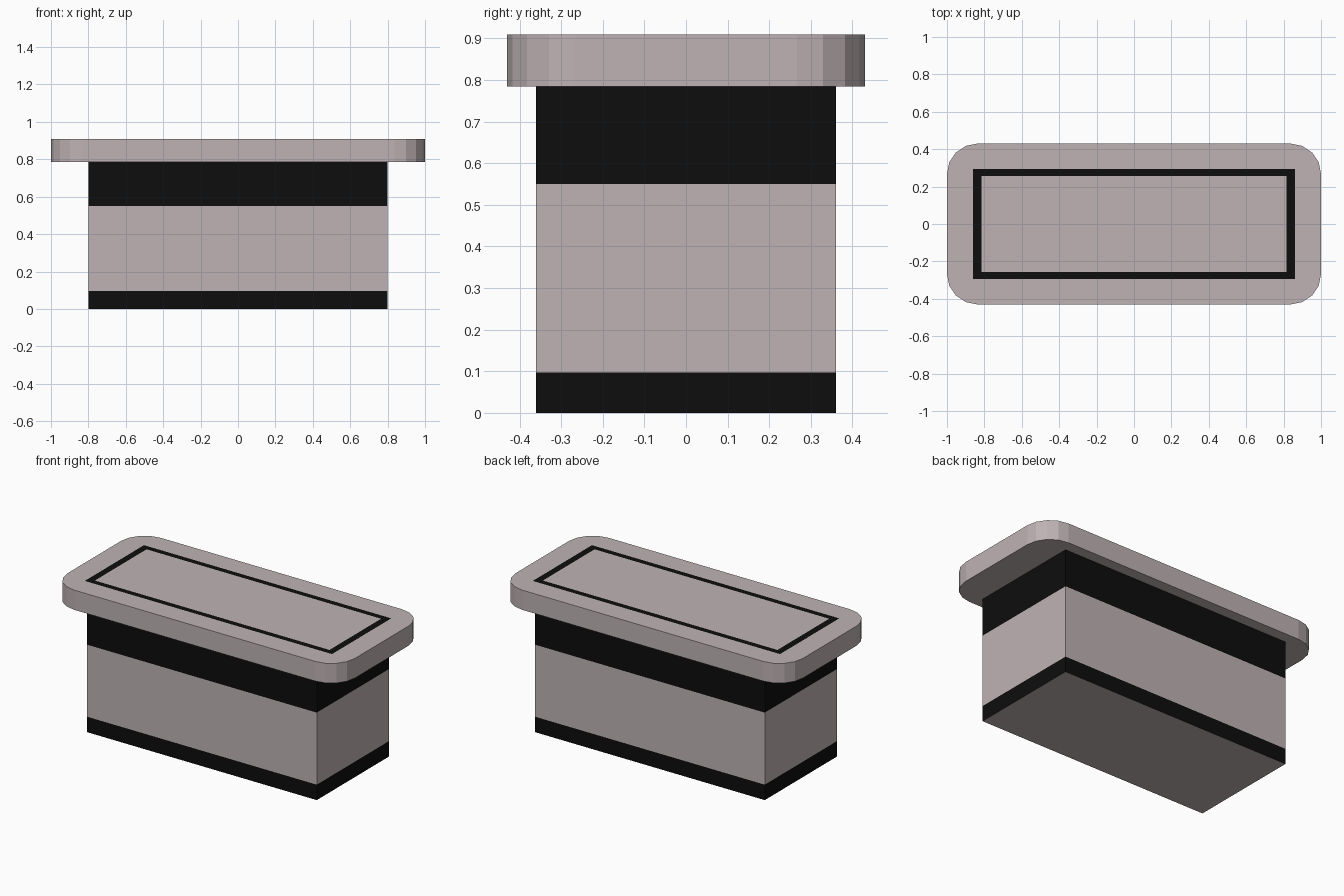
import bpy, bmesh
from math import sin, cos, pi

if "Cube" in bpy.data.objects:
    bpy.data.objects.remove(bpy.data.objects["Cube"])


def material(name, rgb):
    mat = bpy.data.materials.new(name)
    mat.diffuse_color = (*rgb, 1)
    mat.use_nodes = True
    mat.node_tree.nodes["Principled BSDF"].inputs["Base Color"].default_value = mat.diffuse_color
    return mat


STONE = material("pale_stone", (0.52, 0.45, 0.455))
BLACK = material("black_trim", (0.004, 0.004, 0.004))


def outline(hx, hy, r, z, segs=4):
    """Rectangle with rounded corners (r = 0 gives sharp ones)."""
    pts = []
    for q, (sx, sy) in enumerate([(1, 1), (-1, 1), (-1, -1), (1, -1)]):
        for i in range(segs + 1):
            a = (q + i / segs) * pi / 2
            pts.append((sx * (hx - r) + r * cos(a), sy * (hy - r) + r * sin(a), z))
    return pts


def loft(name, outlines, bands):
    """Skin successive outlines; bands holds the material index of each strip."""
    bm = bmesh.new()
    loops = [[bm.verts.new(p) for p in o] for o in outlines]
    n = len(loops[0])
    bm.faces.new(loops[0][::-1])
    bm.faces.new(loops[-1])
    for lo, hi, idx in zip(loops, loops[1:], bands):
        for i in range(n):
            j = (i + 1) % n
            bm.faces.new((lo[i], lo[j], hi[j], hi[i])).material_index = idx
    # Merge the stacked points at sharp corners
    bmesh.ops.remove_doubles(bm, verts=bm.verts, dist=1e-5)
    bmesh.ops.recalc_face_normals(bm, faces=bm.faces)
    mesh = bpy.data.meshes.new(name)
    bm.to_mesh(mesh)
    bm.free()
    mesh.materials.append(STONE)
    mesh.materials.append(BLACK)
    obj = bpy.data.objects.new(name, mesh)
    bpy.context.collection.objects.link(obj)


# Pedestal: black plinth, pale middle, black upper band
loft("pedestal",
     [outline(0.80, 0.36, 0, z) for z in (0, 0.097, 0.55, 0.785)],
     [1, 0, 1])

# Countertop: rounded slab with a flush black border inlaid on top
loft("countertop",
     [outline(1.0, 0.43, 0.163, 0.785),
      outline(1.0, 0.43, 0.163, 0.909),
      outline(0.86, 0.294, 0, 0.909),
      outline(0.816, 0.257, 0, 0.909)],
     [0, 0, 1])
